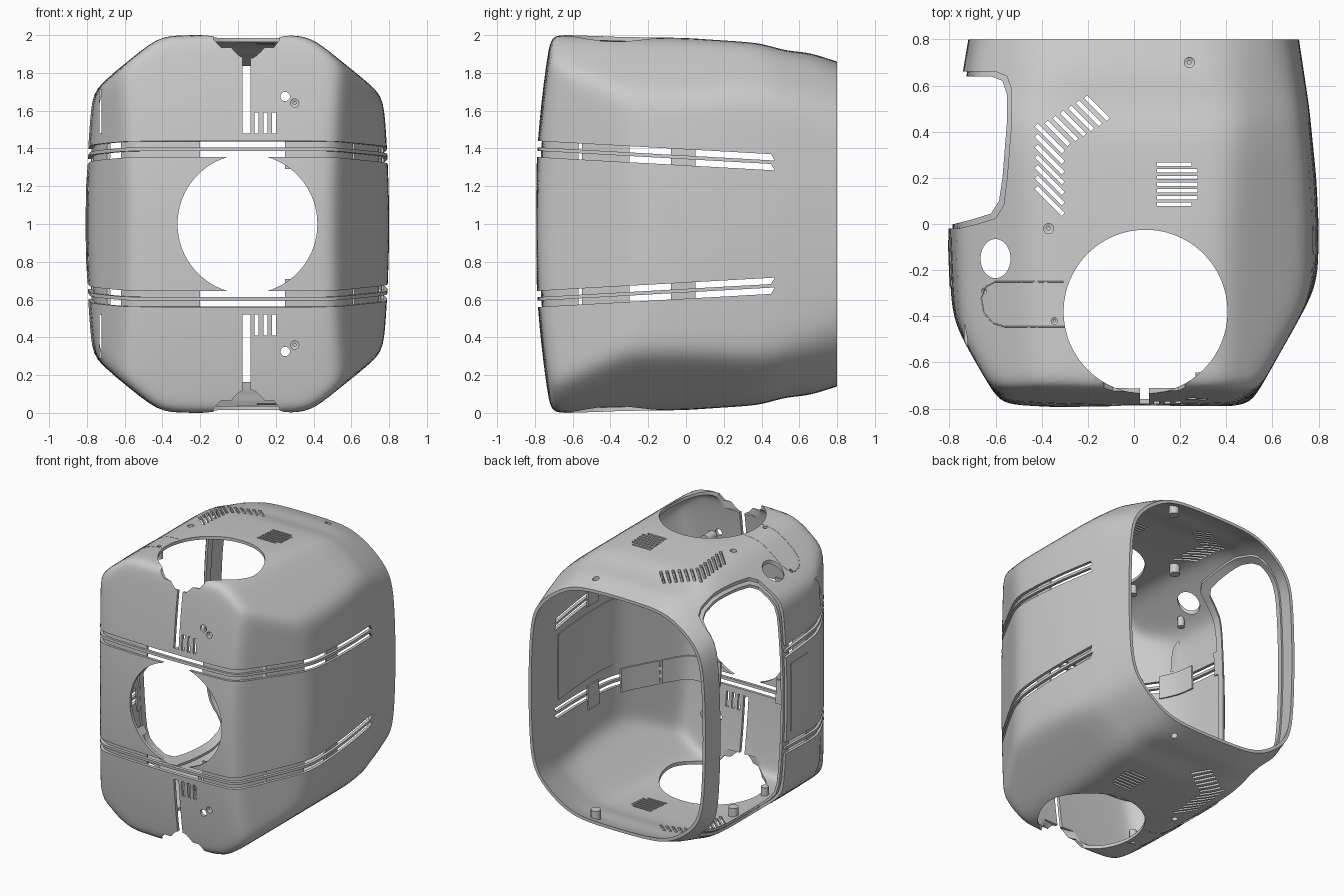
import bpy, bmesh, math
from mathutils import Vector

if "Cube" in bpy.data.objects:
    bpy.data.objects.remove(bpy.data.objects["Cube"])


def table(pts):
    # smoothed lookup of a value along y
    def lin(y):
        if y <= pts[0][0]:
            return pts[0][1]
        for (a, u), (b, v) in zip(pts, pts[1:]):
            if y <= b:
                return u + (v - u) * (y - a) / (b - a)
        return pts[-1][1]
    lut = [sum(lin(-1.5 + i * 0.01 + j * 0.01) for j in range(-5, 6)) / 11 for i in range(240)]

    def get(y):
        t = min(max((y + 1.5) * 100, 0), 238.9)
        i = int(t)
        return lut[i] + (lut[i + 1] - lut[i]) * (t - i)
    return get


# Body envelope: right and left half widths, half height, edge chamfer, edge softness
w_right = table([(-0.2, 0.80), (0, 0.80), (0.2, 0.79), (0.5, 0.76), (0.8, 0.715), (0.9, 0.70)])
w_left = table([(-0.6, 0.785), (-0.3, 0.795), (0, 0.805), (0.3, 0.79), (0.64, 0.745), (0.8, 0.718), (0.9, 0.70)])
height = table([(-0.8, 1.005), (-0.6, 1.0), (-0.3, 0.99), (0, 0.985), (0.3, 0.965), (0.4, 0.955),
                (0.52, 0.92), (0.66, 0.905), (0.8, 0.86), (0.9, 0.83)])
chamfer = table([(0.3, 1.015), (0.45, 1.005), (0.8, 0.915), (0.9, 0.88)])
soft = table([(0.3, 42), (0.8, 19)])


def field(x, y, z):
    d = abs(z - 1)
    d2 = d * d
    k = soft(y)
    c = 0.63 * abs(x) + 0.777 * d - chamfer(y)
    vals = (x - w_right(y) + 0.07 * d2, -x - w_left(y) + 0.07 * d2, d - height(y),
            -0.8 + 0.085 * d2 + 0.06 * x * x - y,
            c - (0.02 if x < 0 else 0) * min(1, abs(x) * 3),
            0.87 * x - 0.49 * y - 0.825, -0.86 * x - 0.5 * y - 0.89)
    m = max(vals)
    return m + math.log(sum(math.exp(k * (v - m)) for v in vals)) / k


def hit(o, d, depth):
    # point along a ray at the given depth below the surface
    a, b = 0.0, 2.2
    fa, fb = -1.0, 1.0
    for _ in range(11):
        t = (a + b) / 2
        f = field(o[0] + d[0] * t, o[1] + d[1] * t, o[2] + d[2] * t) + depth
        if f < 0:
            a, fa = t, f
        else:
            b, fb = t, f
    t = a + (b - a) * fa / (fa - fb)
    return Vector(o) + Vector(d) * t


def finish(bm, name):
    bmesh.ops.recalc_face_normals(bm, faces=bm.faces)
    me = bpy.data.meshes.new(name)
    bm.to_mesh(me)
    bm.free()
    ob = bpy.data.objects.new(name, me)
    bpy.context.collection.objects.link(ob)
    return ob


def activate(ob):
    bpy.ops.object.select_all(action='DESELECT')
    ob.select_set(True)
    bpy.context.view_layer.objects.active = ob


def smooth(ob):
    activate(ob)
    bpy.ops.object.shade_smooth_by_angle(angle=math.radians(32))


def shell(name, d0, d1, n, rows, front):
    # closed skin between two depths, open at the back
    bm = bmesh.new()
    phis = [math.atan2(1.6 * i / rows, 0.8) for i in range(rows)]
    phis += [math.atan2(1.6, 0.8 * (1 - i / front)) for i in range(front)]
    rims = []
    for depth in (d0, d1):
        rings = []
        for p in phis:
            cp, sp = math.cos(p), math.sin(p)
            rings.append([bm.verts.new(hit((0, 0.8, 1), (cp * math.cos(t), -sp, cp * math.sin(t)), depth))
                          for t in (2 * math.pi * (j + 0.5) / n for j in range(n))])
        pole = bm.verts.new(hit((0, 0.8, 1), (0, -1, 0), depth))
        for a, b in zip(rings, rings[1:]):
            for j in range(n):
                bm.faces.new((a[j], a[(j + 1) % n], b[(j + 1) % n], b[j]))
        for j in range(n):
            bm.faces.new((rings[-1][j], rings[-1][(j + 1) % n], pole))
        rims.append(rings[0])
    for j in range(n):
        bm.faces.new((rims[0][j], rims[0][(j + 1) % n], rims[1][(j + 1) % n], rims[1][j]))
    return finish(bm, name)


def prism(bm, pts, axis, a, b):
    place = {'x': lambda u, v, w: (w, u, v), 'y': lambda u, v, w: (u, w, v), 'z': lambda u, v, w: (u, v, w)}[axis]
    lo = [bm.verts.new(place(u, v, a)) for u, v in pts]
    hi = [bm.verts.new(place(u, v, b)) for u, v in pts]
    bm.faces.new(lo)
    bm.faces.new(hi)
    for i in range(len(pts)):
        j = (i + 1) % len(pts)
        bm.faces.new((lo[i], lo[j], hi[j], hi[i]))


def circle(cx, cy, rx, ry=None, n=32):
    ry = ry or rx
    return [(cx + rx * math.cos(2 * math.pi * i / n), cy + ry * math.sin(2 * math.pi * i / n)) for i in range(n)]


def rect(x0, x1, y0, y1):
    return [(x0, y0), (x1, y0), (x1, y1), (x0, y1)]


def slit(cx, cy, length, width, ang):
    c, s = math.cos(ang), math.sin(ang)
    return [(cx + u * c - v * s, cy + u * s + v * c)
            for u, v in rect(-length / 2, length / 2, -width / 2, width / 2)]


def cut(ob, bm, op='DIFFERENCE'):
    tool = finish(bm, "cutter")
    tool.hide_render = True
    m = ob.modifiers.new("cut", 'BOOLEAN')
    m.operation, m.solver, m.object = op, 'EXACT', tool
    activate(ob)
    bpy.ops.object.modifier_apply(modifier=m.name)
    bpy.data.objects.remove(tool)


def opening(d):
    pts = [(-0.62, 0.64), (-0.57, 0.62), (-0.55, 0.56), (-0.55, 0.45), (-0.57, 0.2), (-0.585, 0.1),
           (-0.62, 0.045), (-0.70, 0.02), (-0.78, 0.0)]
    pts = [(x + d, y + d * (1 if y > 0.5 else -1 if y < 0.15 else 0)) for x, y in pts]
    return [(-1.1, pts[0][1])] + pts + [(-1.1, pts[-1][1])]


top_bosses = [(0.24, 0.70, 0.022), (-0.37, -0.02, 0.022), (-0.65, -0.29, 0.012), (-0.345, -0.42, 0.014)]

# Main housing and its openings
housing = shell("housing_shell", 0, 0.022, 176, 54, 28)
A, B, C = bmesh.new(), bmesh.new(), bmesh.new()
prism(A, circle(0.05, 1, 0.37, n=96), 'y', -1, -0.5)
prism(A, opening(0.02), 'z', -0.5, 2.5)
for s in (1, -1):
    def Z(d):
        return 1 + s * d
    prism(A, circle(0.05, -0.38, 0.355, n=96), 'z', Z(0.88), Z(1.3))
    prism(A, circle(-0.6, -0.15, 0.065, 0.085), 'z', Z(0.5), Z(1.3))
    for x, y, r in top_bosses:
        prism(A, circle(x, y, r, n=20), 'z', Z(0.5), Z(1.3))
    # chevron vent and square vent
    for i in range(7):
        prism(A, slit(-0.365, 0.10 + 0.045 * i, 0.165, 0.018, -math.pi / 4), 'z', Z(0.7), Z(1.3))
    for j in range(1, 7):
        prism(A, slit(-0.365 + 0.034 * j, 0.37 + 0.022 * j, 0.14, 0.018, -math.pi / 4), 'z', Z(0.7), Z(1.3))
    for i in range(7):
        x1 = 0.25 if i in (0, 6) else 0.275
        prism(A, rect(0.10, x1, 0.078 + 0.029 * i, 0.093 + 0.029 * i), 'z', Z(0.7), Z(1.3))
    # front face slits and holes
    for x in (0.087, 0.134, 0.18):
        prism(A, rect(x, x + 0.022, Z(0.48), Z(0.59)), 'y', -1, -0.5)
    prism(A, circle(0.25, Z(0.675), 0.025, n=24), 'y', -1, -0.5)
    prism(A, circle(0.30, Z(0.64), 0.022, n=20), 'y', -1, -0.5)
    prism(A, rect(-0.734, -0.722, Z(0.48), Z(0.71)), 'y', -0.8, -0.4)
    # long wraparound vent slots
    for t, b in ((0.44, 0.407), (0.388, 0.355)):
        drop = 0.056
        prism(B, [(-0.9, Z(t + 0.1 * drop)), (0.45, Z(t - 1.25 * drop)),
                  (0.47, Z(b - 1.27 * drop)), (-0.9, Z(b + 0.1 * drop))], 'x', -1, 1)
    prism(B, rect(0.025, 0.065, Z(0.48), Z(1.1)), 'y', -1, -0.65)
    # notch joining the round hole to the front face
    prism(C, [(-0.13, Z(1.1)), (-0.13, Z(0.975)), (-0.09, Z(0.935)), (0.19, Z(0.935)),
              (0.22, Z(0.975)), (0.22, Z(1.1))], 'y', -1, -0.6)
for group in (A, B, C):
    cut(housing, group)
smooth(housing)


def patch(name, d0, d1, boxes):
    # piece of skin inside the given boxes
    ob = shell(name, d0, d1, 96, 30, 14)
    bm = bmesh.new()
    for x0, x1, y0, y1, z0, z1 in boxes:
        prism(bm, rect(x0, x1, y0, y1), 'z', z0, z1)
    cut(ob, bm, 'INTERSECT')
    smooth(ob)


# Backing strips that bridge the vent slots
spans = [(-0.62, -0.2, -1, -0.57), (0.25, 0.62, -1, -0.57), (0.5, 1, -0.55, -0.3), (-1, -0.5, -0.55, -0.3),
         (0.5, 1, -0.08, 0.05), (-1, -0.5, -0.08, -0.01)]
patch("vent_backing", 0.018, 0.032, [b + z for b in spans for z in ((1.29, 1.46), (0.54, 0.71))])
# Raised side panel and inner wall panel
patch("left_side_panel", -0.004, 0.01, [(-1, -0.5, -0.27, -0.07, 0.75, 1.25)])
patch("inner_right_panel", 0.018, 0.028, [(0.5, 1, -0.4, 0.42, 0.76, 1.24)])

# Lip around the left opening
lip = shell("opening_lip", 0.018, 0.034, 96, 30, 14)
for d, op in ((0.045, 'INTERSECT'), (0.0, 'DIFFERENCE')):
    bm = bmesh.new()
    prism(bm, opening(d), 'z', -0.5, 2.5)
    cut(lip, bm, op)
smooth(lip)


def boss(name, p, direction, r, length):
    # hollow screw post with a recessed floor
    bm = bmesh.new()
    q = Vector(direction).to_track_quat('Z', 'Y')
    n, ro = 24, r + 0.012
    prof = [(0.35 * r, 0.045), (0.35 * r, 0.02), (r, 0.015), (r, 0), (ro, 0), (ro, length), (0.35 * r, length)]
    rings = [[bm.verts.new(Vector(p) + q @ Vector((a * math.cos(2 * math.pi * j / n),
              a * math.sin(2 * math.pi * j / n), h))) for j in range(n)] for a, h in prof]
    for a, b in zip(rings, rings[1:]):
        for j in range(n):
            bm.faces.new((a[j], a[(j + 1) % n], b[(j + 1) % n], b[j]))
    bm.faces.new(rings[0])
    bm.faces.new(rings[-1])
    smooth(finish(bm, name))


line = [(-0.305, -0.25), (-0.6, -0.25), (-0.64, -0.27), (-0.662, -0.32), (-0.65, -0.385), (-0.61, -0.43),
        (-0.56, -0.445), (-0.30, -0.445)]
for s in (1, -1):
    side = "top" if s > 0 else "bottom"
    # Screw posts
    for x, y, r in top_bosses:
        boss(side + "_screw_post", hit((x, y, 1), (0, 0, s), 0.016), (0, 0, -s), r, 0.07)
    boss(side + "_front_post", hit((0.30, 0, 1 + 0.64 * s), (0, -1, 0), 0.016), (0, 1, 0), 0.022, 0.1)
    # Panel line beside the round hole
    cu = bpy.data.curves.new(side + "_panel_line", 'CURVE')
    cu.dimensions, cu.bevel_depth = '3D', 0.003
    path = [Vector(a).lerp(Vector(b), i / 6) for a, b in zip(line, line[1:]) for i in range(6)] + [Vector(line[-1])]
    sp = cu.splines.new('POLY')
    sp.points.add(len(path) - 1)
    for pt, v in zip(sp.points, path):
        pt.co = (*hit((v.x, v.y, 1), (0, 0, s), 0.001), 1)
    bpy.context.collection.objects.link(bpy.data.objects.new(cu.name, cu))

# Clips behind the front opening
for ang in (35, 145, 215, 325):
    a = math.radians(ang)
    x, z = 0.05 + 0.39 * math.cos(a), 1 + 0.39 * math.sin(a)
    bm = bmesh.new()
    prism(bm, slit(x, z, 0.03, 0.06, a), 'y', -0.78, -0.70)
    finish(bm, "front_clip")
